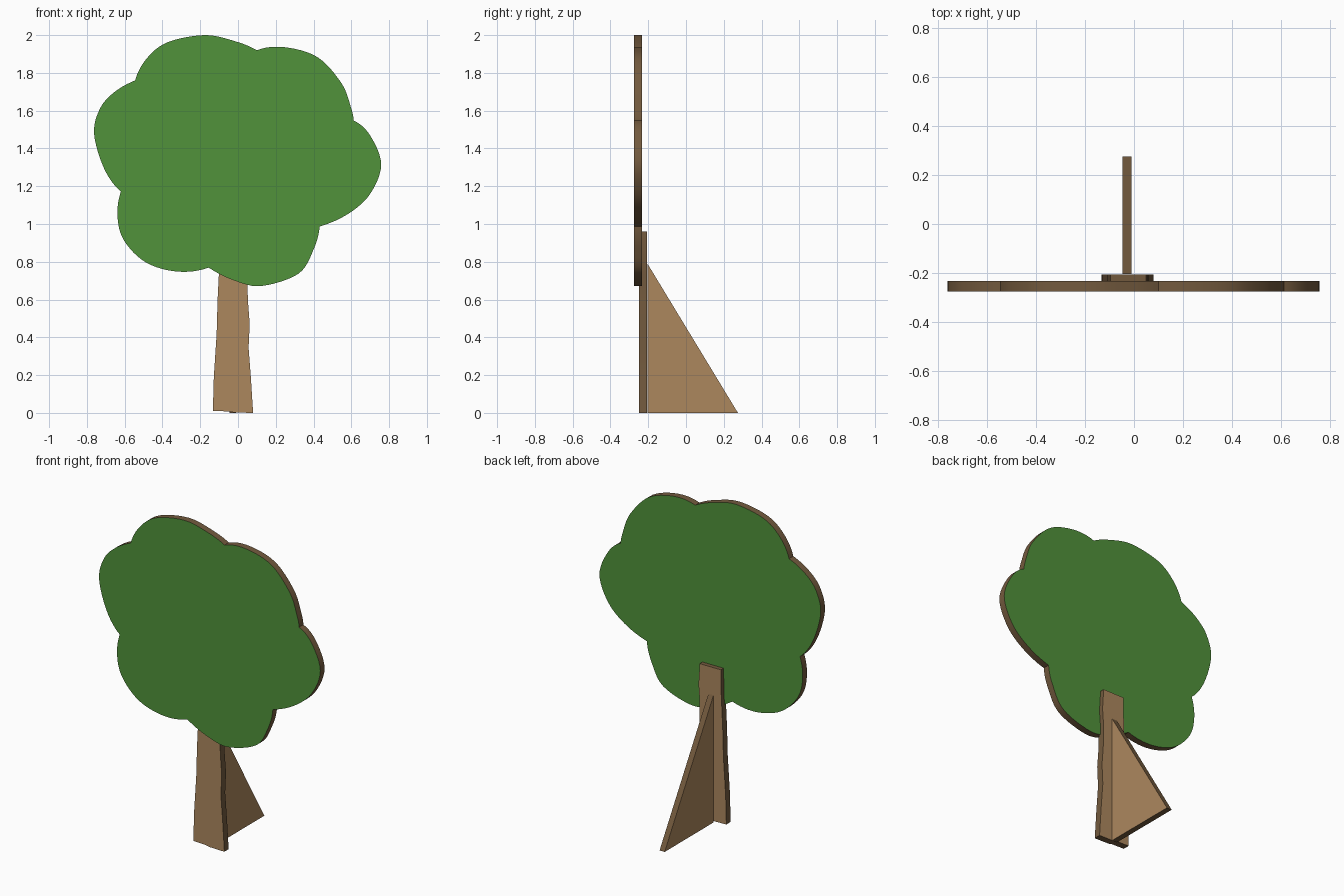
import bpy, bmesh
from mathutils import Vector

if "Cube" in bpy.data.objects:
    bpy.data.objects.remove(bpy.data.objects["Cube"])


def material(name, rgb):
    m = bpy.data.materials.new(name)
    m.diffuse_color = (*rgb, 1)
    m.use_nodes = True
    m.node_tree.nodes["Principled BSDF"].inputs["Base Color"].default_value = m.diffuse_color
    return m


green = material("leaf green", (0.082, 0.287, 0.043))
brown = material("light wood", (0.413, 0.242, 0.111))
edge = material("dark wood edge", (0.171, 0.102, 0.048))


def panel(name, outline, axis, lo, hi, face_mat):
    """Board cut from an outline: painted faces, dark wood edges."""
    bm = bmesh.new()

    def ring(d):
        return [bm.verts.new((a, d, b) if axis == 1 else (d, a, b)) for a, b in outline]
    front, back = ring(lo), ring(hi)
    n = len(outline)
    bm.faces.new(front)
    bm.faces.new(back[::-1])
    for i in range(n):
        j = (i + 1) % n
        bm.faces.new((front[j], front[i], back[i], back[j])).material_index = 1
    bmesh.ops.recalc_face_normals(bm, faces=bm.faces[:])
    mesh = bpy.data.meshes.new(name)
    bm.to_mesh(mesh)
    bm.free()
    mesh.materials.append(face_mat)
    mesh.materials.append(edge)
    ob = bpy.data.objects.new(name, mesh)
    bpy.context.collection.objects.link(ob)
    bpy.context.view_layer.objects.active = ob
    ob.select_set(True)
    bpy.ops.object.shade_smooth_by_angle()
    ob.select_set(False)
    return ob


def lobe_curve(points, steps=6):
    """Smooth curve through the points of one lobe, last point left out."""
    p = [Vector(q) for q in points]
    # Phantom end points keep the curvature going into the cusps
    p = [3 * p[0] - 3 * p[1] + p[2]] + p + [3 * p[-1] - 3 * p[-2] + p[-3]]
    out = []
    for a, b, c, d in zip(p, p[1:], p[2:], p[3:]):
        for k in range(steps):
            t = k / steps
            q = 0.5 * (2 * b + (c - a) * t + (2 * a - 5 * b + 4 * c - d) * t * t
                       + (3 * b - a - 3 * c + d) * t ** 3)
            out.append((q.x, q.y))
    return out


# Leafy crown: six lobes, each starting at a cusp
lobes = [
    [(-.545, 1.76), (-.482, 1.878), (-.371, 1.963), (-.175, 2.0), (-.017, 1.968)],
    [(.10, 1.92), (.247, 1.936), (.421, 1.883), (.548, 1.745), (.597, 1.62)],
    [(.612, 1.547), (.70, 1.468), (.758, 1.315), (.70, 1.16), (.585, 1.055)],
    [(.432, .987), (.40, .865), (.32, .737), (.125, .672), (-.017, .70)],
    [(-.155, .769), (-.319, .748), (-.487, .796), (-.603, .912), (-.638, 1.04)],
    [(-.62, 1.172), (-.709, 1.294), (-.762, 1.48), (-.73, 1.612), (-.656, 1.697)],
]
crown = []
for i, lobe in enumerate(lobes):
    crown += lobe_curve(lobe + [lobes[(i + 1) % 6][0]])
panel("crown", crown, 1, -0.275, -0.233, green)

# Trunk board, slightly wavy
trunk = [(-.133, .01), (-.05, .008), (-.02, .002), (.08, 0), (.068, .19), (.056, .345),
         (.062, .47), (.052, .6), (.05, .72), (.058, .83), (.05, .96),
         (-.095, .96), (-.098, .8), (-.108, .6), (-.113, .42), (-.128, .19)]
panel("trunk", trunk, 1, -0.248, -0.206, brown)

# Triangular rear brace
panel("brace", [(-.204, 0), (.275, 0), (-.204, .79)], 0, -0.046, -0.011, brown)
